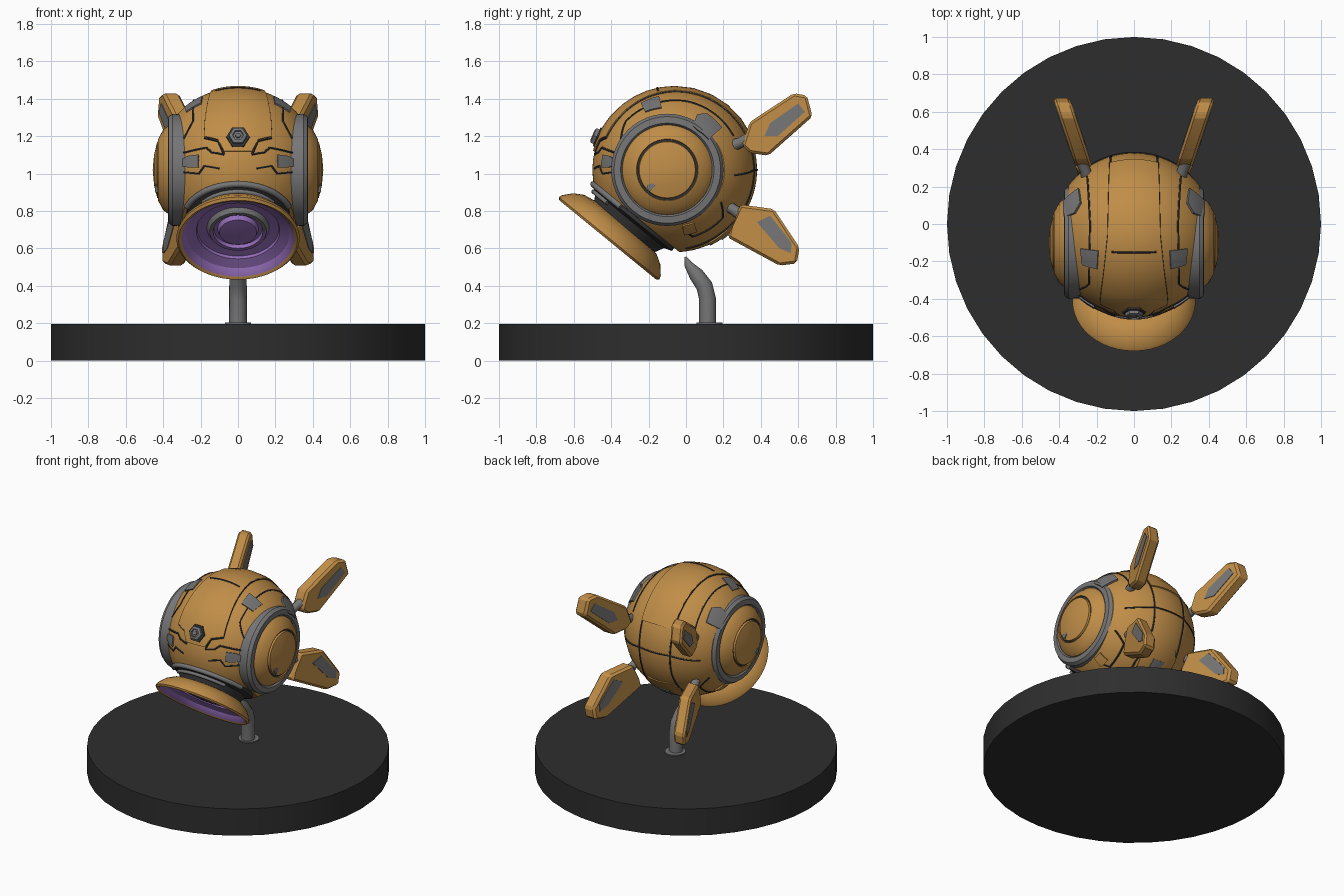
import bpy, bmesh, math
from mathutils import Matrix, Vector

if "Cube" in bpy.data.objects:
    bpy.data.objects.remove(bpy.data.objects["Cube"])


def material(name, r, g, b):
    m = bpy.data.materials.new(name)
    m.diffuse_color = (r, g, b, 1)
    m.use_nodes = True
    m.node_tree.nodes["Principled BSDF"].inputs["Base Color"].default_value = m.diffuse_color
    return m


ORANGE = material("ochre_shell", 0.53, 0.27, 0.065)
GREY = material("mid_grey_metal", 0.18, 0.18, 0.185)
DARK = material("dark_gap", 0.035, 0.035, 0.037)
BLACK = material("black_base", 0.027, 0.027, 0.027)
PURPLE = material("purple_dish", 0.31, 0.16, 0.50)

C = Vector((0, -0.06, 1.02))          # body centre
R = 0.44                              # body radius
N = Vector((0, -0.633, -0.774)).normalized()   # mouth direction
T = Vector((0, N.z, -N.y))            # up along the mouth plane
MOUTH = Matrix.Translation(C) @ Matrix(((1, 0, 0), (0, T.y, N.y), (0, T.z, N.z))).to_4x4()


def finish(ob, angle=30):
    bpy.ops.object.select_all(action='DESELECT')
    ob.select_set(True)
    bpy.context.view_layer.objects.active = ob
    if ob.type == 'CURVE':
        bpy.ops.object.convert(target='MESH')
        ob = bpy.context.view_layer.objects.active
    if angle:
        bpy.ops.object.shade_smooth_by_angle(angle=math.radians(angle))
    return ob


def from_bmesh(name, bm, mats, matrix=None, angle=30):
    bmesh.ops.recalc_face_normals(bm, faces=bm.faces[:])
    me = bpy.data.meshes.new(name)
    bm.to_mesh(me)
    bm.free()
    for m in mats:
        me.materials.append(m)
    ob = bpy.data.objects.new(name, me)
    bpy.context.collection.objects.link(ob)
    if matrix is not None:
        ob.matrix_world = matrix
    return finish(ob, angle)


def lathe(name, profile, mats, matrix, segs=48, slots=None):
    """Turn (radius, height) points round local z; slots = material slot per span."""
    bm = bmesh.new()
    rings = [[bm.verts.new((r * math.cos(a), r * math.sin(a), h))
              for a in (2 * math.pi * i / segs for i in range(segs))] for r, h in profile]
    for k in range(len(rings) - 1):
        for i in range(segs):
            j = (i + 1) % segs
            f = bm.faces.new((rings[k][i], rings[k][j], rings[k + 1][j], rings[k + 1][i]))
            f.material_index = slots[k] if slots else 0
    bmesh.ops.remove_doubles(bm, verts=bm.verts[:], dist=1e-5)
    return from_bmesh(name, bm, mats, matrix)


def on_body(x, deg, r=R):
    """Point on the body: deg 0 = front, 90 = top, 180 = back, 270 = below."""
    rho, a = math.sqrt(max(r * r - x * x, 0)), math.radians(deg)
    return C + Vector((x, -rho * math.cos(a), rho * math.sin(a)))


def plate(name, rows, mat, r=0.447, nx=8, ny=5):
    """Raised curved plate; rows are (deg, x_from, x_to)."""
    fine = []
    for a, b in zip(rows, rows[1:]):
        fine += [[p + (q - p) * i / ny for p, q in zip(a, b)] for i in range(ny)]
    fine.append(rows[-1])
    bm = bmesh.new()
    xs = [[(x0 + (x1 - x0) * i / nx, d) for i in range(nx + 1)] for d, x0, x1 in fine]
    grid = [[bm.verts.new(on_body(x, d, r - 0.03)) for x, d in row] for row in xs]
    for g, h in zip(grid, grid[1:]):
        for i in range(nx):
            bm.faces.new((g[i], g[i + 1], h[i + 1], h[i]))
    out = bmesh.ops.extrude_face_region(bm, geom=bm.faces[:])
    for v in out['geom']:
        if isinstance(v, bmesh.types.BMVert):
            v.co = C + (v.co - C).normalized() * r
    return from_bmesh(name, bm, [mat])


def tube(name, pts, radius, mat, radii=None, res=3):
    cu = bpy.data.curves.new(name, 'CURVE')
    cu.dimensions = '3D'
    cu.bevel_depth, cu.bevel_resolution, cu.use_fill_caps = radius, res, True
    sp = cu.splines.new('POLY')
    sp.points.add(len(pts) - 1)
    for i, p in enumerate(pts):
        sp.points[i].co = (*p, 1)
        sp.points[i].radius = radii[i] if radii else 1
    cu.materials.append(mat)
    ob = bpy.data.objects.new(name, cu)
    bpy.context.collection.objects.link(ob)
    return finish(ob, 40)


def seam(name, pts):
    """Dark panel line through (x, deg) points on the body."""
    line = []
    for (x0, d0), (x1, d1) in zip(pts, pts[1:]):
        line += [on_body(x0 + (x1 - x0) * i / 8, d0 + (d1 - d0) * i / 8) for i in range(9)]
    tube(name, line, 0.006, DARK, res=1)


def prism(name, pts, centre_x, half, mat, side, bevel=0):
    """Slab from a (y, z) outline whose middle plane is x = centre_x(y)."""
    bm = bmesh.new()
    a, b = ([bm.verts.new((side * (centre_x(y) + h), y, z)) for y, z in pts] for h in (-half, half))
    bm.faces.new(a)
    bm.faces.new(b)
    for i in range(len(pts)):
        j = (i + 1) % len(pts)
        bm.faces.new((a[i], a[j], b[j], b[i]))
    if bevel:
        bmesh.ops.bevel(bm, geom=bm.edges[:], offset=bevel, segments=1, affect='EDGES')
    return from_bmesh(name, bm, [mat], angle=20)


# display base, foot flange and bent stem
lathe("base_disc", [(0, 0), (1, 0), (1, 0.195), (0, 0.195)], [BLACK], Matrix(), 40)
lathe("stem_flange", [(0, 0.19), (0.07, 0.19), (0.07, 0.203), (0, 0.203)], [GREY],
      Matrix.Translation((0, 0.125, 0)), 16)
tube("stem", [(0, 0.115, 0.19), (0, 0.115, 0.33), (0, 0.098, 0.40), (0, 0.055, 0.46),
              (0, 0.012, 0.515), (0, -0.004, 0.555)], 0.047, GREY, [1, 1, 1, 0.9, 0.5, 0.1])

# round body, cut flat at the mouth and under the side domes
bm = bmesh.new()
bmesh.ops.create_icosphere(bm, subdivisions=5, radius=R, matrix=Matrix.Translation(C))
for co, no in ((C + N * 0.325, N), (Vector((0.35, 0, 0)), Vector((1, 0, 0))),
               (Vector((-0.35, 0, 0)), Vector((-1, 0, 0)))):
    bmesh.ops.bisect_plane(bm, geom=bm.verts[:] + bm.edges[:] + bm.faces[:],
                           plane_co=co, plane_no=no, clear_outer=True)
    bmesh.ops.holes_fill(bm, edges=[e for e in bm.edges if e.is_boundary])
from_bmesh("body_shell", bm, [ORANGE])

# neck, lip and dish
lathe("neck", [(0, 0.29), (0.272, 0.29), (0.278, 0.345), (0.235, 0.36), (0.21, 0.41), (0, 0.41)],
      [DARK], MOUTH @ Matrix.Translation((0, 0.015, 0)))
tube("upper_lip", [MOUTH @ Vector((0.288 * math.sin(a), 0.288 * math.cos(a), 0.335))
                   for a in (math.radians(d) for d in range(-70, 71, 7))], 0.017, GREY)
tube("inner_lip", [MOUTH @ Vector((0.245 * math.sin(a), 0.262 * math.cos(a), 0.365))
                   for a in (math.radians(d) for d in range(-50, 51, 10))], 0.012, GREY)
dish = lathe("dish", [(0, .39), (.15, .392), (.25, .41), (.30, .44), (.34, .485), (.347, .505),
                      (.335, .517), (.318, .51), (.29, .475), (.235, .455), (.23, .44), (.175, .435),
                      (.16, .46), (.14, .46), (.135, .44), (.115, .44), (.105, .465), (0, .475)],
             [ORANGE, PURPLE, GREY], MOUTH @ Matrix.Translation((0, 0.04, 0)) @ Matrix.Diagonal((.95, 1, 1, 1)),
             slots=[0] * 7 + [1] * 4 + [2] * 3 + [1] * 3)
for p in dish.data.polygons:          # grey only on the upper half of the inner ring
    if p.material_index == 2 and p.center.y < 0:
        p.material_index = 1

# raised crown band, its seams and the hexagonal front sensor
plate("crown_band", [(13, -.07, .07), (22, -.10, .10), (26, -.17, .17), (42, -.165, .165),
                     (90, -.13, .13), (155, -.12, .12)], ORANGE, 0.449)
sensor = Matrix.Translation(on_body(0, 23, 0.42)) @ (on_body(0, 23) - C).to_track_quat('Z', 'Y').to_matrix().to_4x4()
lathe("sensor_surround", [(0, 0), (.066, 0), (.062, .034), (0, .034)], [DARK], sensor, 6)
lathe("sensor", [(0, 0), (.05, 0), (.048, .052), (.03, .058), (.027, .048), (.016, .048),
                 (.014, .056), (0, .056)], [GREY], sensor, 6)
tube("crown_cross_seam", [on_body(x / 100, 78, 0.449) for x in range(-12, 13, 3)], 0.005, DARK, res=1)
seam("back_cross_seam", [(-0.3, 185), (-0.12, 180), (0.12, 180), (0.3, 185)])
plate("lower_back_plate", [(212, -.09, .09), (220, -.13, .13), (245, -.10, .10)], ORANGE, 0.447)
plate("lower_back_vent", [(225, -.04, .04), (236, -.04, .04)], GREY, 0.452)

for s, tag in ((-1, "left"), (1, "right")):
    # crown edges and cheek panel lines
    seam(tag + "_crown_seam", [(s * .075, 11), (s * .105, 21), (s * .178, 25), (s * .172, 42),
                               (s * .137, 90), (s * .127, 155), (s * .12, 200), (s * .14, 235), (s * .12, 262)])
    seam(tag + "_outer_seam", [(s * .29, 30), (s * .24, 45), (s * .235, 100), (s * .25, 150)])
    seam(tag + "_cheek_seam", [(s * .075, 11), (s * .14, 13), (s * .17, 17), (s * .30, 16)])
    seam(tag + "_jaw_seam", [(s * .31, -2), (s * .21, -3), (s * .18, 3), (s * .10, 1)])
    seam(tag + "_belly_seam", [(s * .32, 215), (s * .25, 225), (s * .24, 255), (s * .31, 262)])
    # grey inserts
    plate(tag + "_cheek_insert", [(2, s * .20, s * .25), (5, s * .20, s * .31),
                                  (8, s * .20, s * .31), (12, s * .20, s * .25)], GREY, 0.449, 4, 2)
    plate(tag + "_brow_insert", [(63, s * .185, s * .26), (78, s * .18, s * .27)], GREY, 0.448, 4, 3)
    plate(tag + "_rear_insert", [(112, s * .30, s * .35), (120, s * .27, s * .355),
                                 (138, s * .28, s * .355)], GREY, 0.453, 4, 3)
    plate(tag + "_belly_insert", [(250, s * .26, s * .31), (262, s * .26, s * .31)], ORANGE, 0.450, 4, 3)
    # side ring and dome
    ear = Matrix.Translation((0, -0.10, 1.02)) @ Matrix.Rotation(s * math.pi / 2, 4, 'Y')
    lathe(tag + "_side_ring", [(.24, .25), (.295, .25), (.30, .35), (.285, .372), (.25, .375),
                               (.24, .36), (.24, .25)], [GREY], ear)
    lathe(tag + "_side_dome", [(0, .30), (.243, .30), (.24, .368), (.215, .40), (.165, .427), (.163, .419),
                               (.153, .419), (.15, .432), (.08, .449), (0, .456)],
          [ORANGE, DARK], ear, slots=[0] * 5 + [1] + [0] * 3)
    prism(tag + "_dome_notch", [(-.20, .90), (-.11, .98), (-.13, 1.0), (-.17, .95), (-.21, .94)],
          lambda y: .425, .018, GREY, s)
    # four rear fins on jointed arms, upper and lower
    slope = lambda y: 0.255 + 0.33 * (y - 0.27)
    fins = (("upper", [(.30, 1.15), (.34, 1.275), (.577, 1.43), (.647, 1.417), (.676, 1.305),
                       (.44, 1.096), (.34, 1.11)],
             [(.42, 1.20), (.45, 1.27), (.60, 1.375), (.635, 1.33), (.49, 1.20)],
             [(.20, 1.13), (.29, 1.165), (.37, 1.20)]),
            ("lower", [(.29, .835), (.47, .81), (.607, .604), (.592, .52), (.50, .508),
                       (.22, .66), (.25, .72)],
             [(.38, .74), (.45, .775), (.565, .63), (.56, .575), (.50, .60)],
             [(.17, .86), (.25, .81), (.34, .75)]))
    for level, outline, panel, arm in fins:
        name = tag + "_" + level
        prism(name + "_fin", outline, slope, 0.045, ORANGE, s, 0.014)
        prism(name + "_fin_panel", panel, slope, 0.049, GREY, s)
        tube(name + "_fin_arm", [(s * slope(y), y, z) for y, z in arm], 0.036, GREY, [1.1, .8, 1.1])
